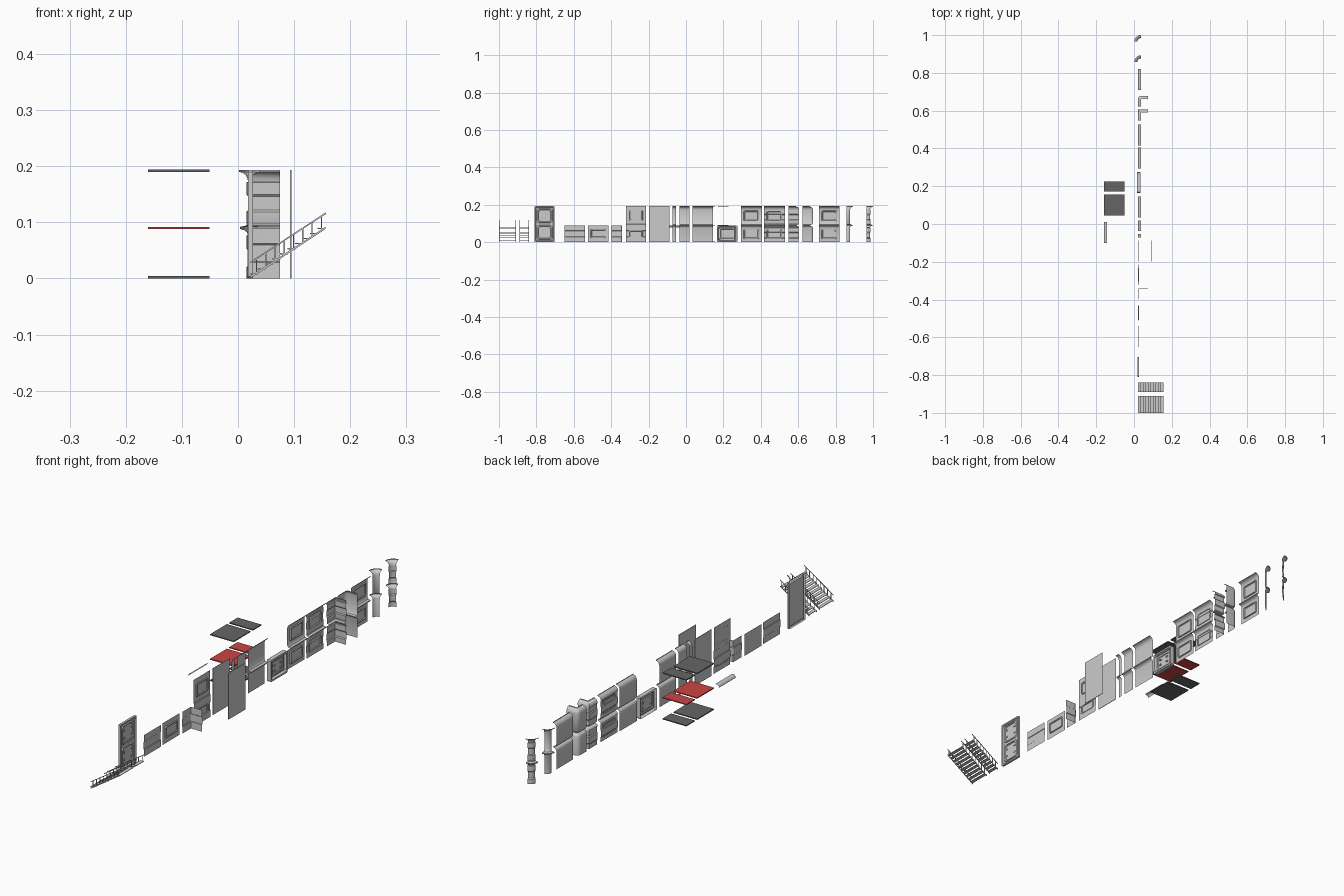
import bpy, bmesh
from math import sin, cos, pi, radians
from mathutils import Vector

if "Cube" in bpy.data.objects:
    bpy.data.objects.remove(bpy.data.objects["Cube"])

WX = 0.021   # plane of the wall row


def material(name, col):
    m = bpy.data.materials.new(name)
    m.diffuse_color = col
    m.use_nodes = True
    m.node_tree.nodes["Principled BSDF"].inputs["Base Color"].default_value = m.diffuse_color
    return m


def make(name, bm, mat=None, smooth=False):
    me = bpy.data.meshes.new(name)
    bm.to_mesh(me)
    bm.free()
    ob = bpy.data.objects.new(name, me)
    bpy.context.collection.objects.link(ob)
    if mat:
        me.materials.append(mat)
    if smooth:
        bpy.ops.object.select_all(action='DESELECT')
        ob.select_set(True)
        bpy.context.view_layer.objects.active = ob
        bpy.ops.object.shade_smooth_by_angle(angle=radians(35))
    return ob


def add_box(bm, x0, x1, y0, y1, z0, z1):
    r = bmesh.ops.create_cube(bm, size=1)
    for v in r['verts']:
        v.co = Vector(((x0 + x1) / 2 + v.co.x * (x1 - x0),
                       (y0 + y1) / 2 + v.co.y * (y1 - y0),
                       (z0 + z1) / 2 + v.co.z * (z1 - z0)))


def box(name, *dims, mat=None):
    bm = bmesh.new()
    add_box(bm, *dims)
    return make(name, bm, mat)


def sweep(name, path, profile, smooth=True):
    """path: (x, y, offset direction x, y); profile: (offset, z)."""
    bm = bmesh.new()
    rows = [[bm.verts.new((x + mx * o, y + my * o, z)) for o, z in profile]
            for x, y, mx, my in path]
    for a, b in zip(rows, rows[1:]):
        for i in range(len(profile) - 1):
            bm.faces.new((a[i], b[i], b[i + 1], a[i + 1]))
    return make(name, bm, smooth=smooth)


def straight(y0, y1):
    return [(WX, y0, 1, 0), (WX, y1, 1, 0)]


def corner(y0, y1, r=0.0):
    if r == 0:
        mid = [(WX, y1, 1, -1)]
    else:
        mid = [(WX + r - r * cos(a), y1 - r + r * sin(a), cos(a), -sin(a))
               for a in [pi / 2 * i / 6 for i in range(7)]]
    return [(WX, y0, 1, 0)] + mid + [(0.075, y1, 0, -1)]


def quarter_arc(cx, cy, n=10):
    return [(cx, cy, -cos(a), sin(a)) for a in [pi / 2 * i / n for i in range(n + 1)]]


def panel(name, y0, y1, z0, z1, loops, chamfer=0.004, x=WX):
    """Concentric chamfered rectangles; loops are (inset, depth toward the room)."""
    bm = bmesh.new()
    rings = []
    for ins, d in loops:
        a, b, c, e = y0 + ins, y1 - ins, z0 + ins, z1 - ins
        k = chamfer
        pts = [(a + k, c), (b - k, c), (b, c + k), (b, e - k),
               (b - k, e), (a + k, e), (a, e - k), (a, c + k)]
        rings.append([bm.verts.new((x + d, p, q)) for p, q in pts])
    for r, s in zip(rings, rings[1:]):
        for i in range(8):
            j = (i + 1) % 8
            bm.faces.new((r[i], r[j], s[j], s[i]))
    bm.faces.new(rings[-1])
    return make(name, bm)


# wall cross-sections
MID = [(0, .077), (.002, .082), (.007, .086), (.014, .088), (.014, .092), (.004, .094), (.002, .097)]
TOP = [(0, .172), (.001, .178), (.004, .184), (.009, .188), (.016, .190), (.016, .193)]
PLAIN = [(0, 0)] + MID + [(0, .10)] + TOP


def bands(z0, z1):
    h = z1 - z0
    return [(.003, z0), (.003, z0 + .26 * h), (0, z0 + .31 * h),
            (0, z0 + .65 * h), (.003, z0 + .70 * h), (.003, z1)]


BANDED = bands(0, .076) + MID + bands(.10, .171) + TOP
LOW = [(.003, 0), (.003, .028), (.001, .030), (.001, .060), (.003, .062), (.003, .090)]
FRAME = [(0, .0005), (.001, .005), (.005, .005), (.007, .002), (.010, .002)]

# plain walls with two cornices, in three widths
for label, y0, y1 in (("quarter", -.071, -.053), ("half", -.036, .019), ("full", .035, .145)):
    sweep("wall_cornice_" + label, straight(y0, y1), PLAIN)

# panelled walls with two cornices
for i, (y0, y1, prof) in enumerate(((.293, .405, PLAIN), (.416, .528, BANDED), (.71, .82, PLAIN))):
    sweep("panelled_wall_%d" % i, straight(y0, y1), prof)
    panel("lower_frame_%d" % i, y0 + .015, y1 - .015, .017, .068, FRAME)
    panel("upper_frame_%d" % i, y0 + .015, y1 - .015, .112, .168, FRAME)

# tall corners: banded with sharp edge, plain with rounded edge
sweep("corner_banded", corner(.549, .605), BANDED)
sweep("corner_rounded", corner(.622, .678, .018), PLAIN)

# quarter-round columns
for label, cy, prof in (("plain", .858, PLAIN), ("banded", .965, BANDED)):
    sweep("column_" + label, quarter_arc(.037, cy), [(.019 + o, z) for o, z in prof])

# low walls and low corner
sweep("low_wall_banded", straight(-.65, -.54), LOW)
sweep("low_wall_panelled", straight(-.525, -.415), [(0, 0), (0, .09)])
panel("low_wall_frame", -.51, -.43, .022, .070, FRAME)
sweep("low_corner", corner(-.398, -.34, .006), LOW)

# tall wall with framed top and banded bottom
sweep("tall_wall", straight(-.322, -.215), LOW + [(.003, .094), (.001, .096), (.001, .193)])
panel("tall_wall_frame", -.306, -.231, .115, .170, FRAME)
panel("tall_wall_lower_frame", -.306, -.231, .024, .064, FRAME)

# flat panels
for i, x in enumerate((WX, .093)):
    box("flat_panel_%d" % i, x, x + .002, -.198, -.088, 0, .193)

# tall door: frame and two stacked leaves with handles
panel("door_frame", -.81, -.703, 0, .193,
      [(0, -.003), (0, .006), (.006, .006), (.009, .001)], .003)
for i, z0 in enumerate((.012, .102)):
    panel("door_leaf_%d" % i, -.798, -.715, z0, z0 + .080,
          [(0, .001), (.002, .005), (.007, .005), (.009, .002)], .010)
    bm = bmesh.new()
    for y in (-.785, -.735):
        for dz in (.022, .052):
            add_box(bm, WX + .002, WX + .005, y, y + .008, z0 + dz, z0 + dz + .006)
    make("door_bolts_%d" % i, bm)

# hatch: deep frame around a recessed leaf
panel("hatch_frame", .165, .275, 0, .090,
      [(0, -.004), (0, .014), (.007, .014), (.010, .004), (.013, .004),
       (.015, .007), (.020, .007), (.022, .004)], .004)
bm = bmesh.new()
for y in (.195, .236):
    for z in (.030, .052):
        add_box(bm, WX + .003, WX + .008, y, y + .009, z, z + .006)
make("hatch_bolts", bm)

# floor, red middle deck and ceiling tiles
red = material("red", (.60, .06, .06, 1))
dark = material("dark_grey", (.13, .13, .13, 1))
for label, z, mat in (("floor", 0, dark), ("deck", .088, red), ("ceiling", .190, dark)):
    box(label + "_tile_full", -.16, -.051, .045, .155, z, z + .004, mat=mat)
    box(label + "_tile_half", -.16, -.051, .171, .226, z, z + .004, mat=mat)

# loose cove moulding
cove = [(.016 * (1 - cos(a)), .078 + .012 * sin(a)) for a in [pi / 2 * i / 6 for i in range(7)]]
sweep("cove_moulding", [(-.159, -.1, 1, 0), (-.159, .01, 1, 0)], cove)


# staircases: stringers, open treads, posts and handrails
def bar(bm, y, t, x0, z0, x1, z1, h):
    vs = [[bm.verts.new((x, yy, z)) for yy, z in
           ((y, zz), (y + t, zz), (y + t, zz + h), (y, zz + h))]
          for x, zz in ((x0, z0), (x1, z1))]
    for i in range(4):
        j = (i + 1) % 4
        bm.faces.new((vs[0][i], vs[0][j], vs[1][j], vs[1][i]))
    bm.faces.new(vs[0][::-1])
    bm.faces.new(vs[1])


def stairs(name, y0, y1):
    steps = bmesh.new()
    rails = bmesh.new()
    n = 10
    run, rise = .134 / n, .090 / n
    for i in range(n):
        x, z = .021 + run * i, rise * (i + 1)
        add_box(steps, x, x + run * 1.1, y0 + .001, y1 - .001, z - .002, z)
    for y in (y0, y1 - .002):
        bar(steps, y, .002, .022, 0, .156, .088, .004)
        bar(rails, y, .002, .022, .027, .157, .115, .003)
        for i in range(8):
            x = .033 + .0165 * i
            z = (x - .022) * .088 / .134
            add_box(rails, x - .001, x + .001, y, y + .002, z + .002, z + .028)
    make(name + "_steps", steps)
    make(name + "_railing", rails)


stairs("wide_stairs", -1.0, -.91)
stairs("narrow_stairs", -.89, -.84)
